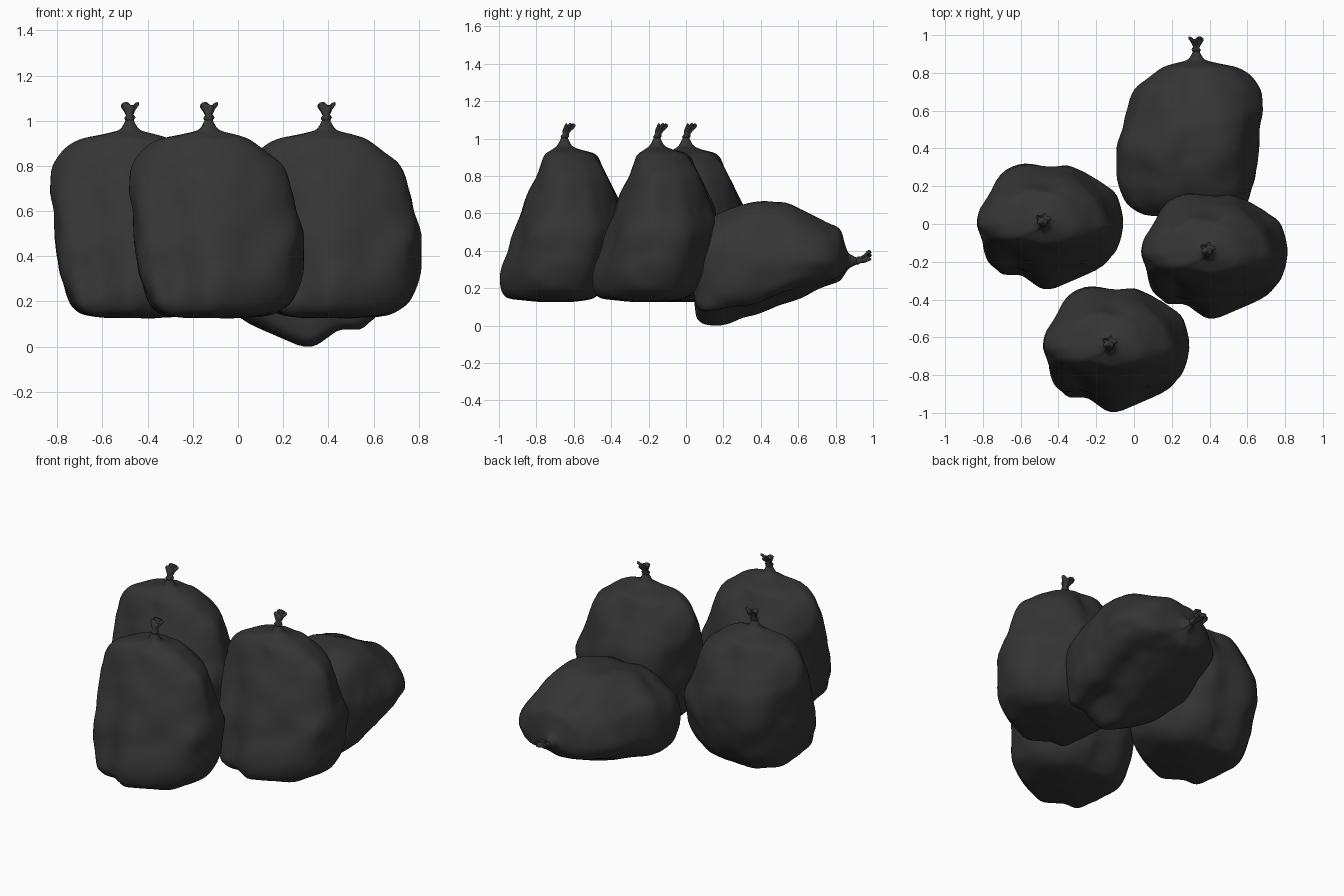
import bpy, bmesh, math
from mathutils import Vector, Matrix, noise

if "Cube" in bpy.data.objects:
    bpy.data.objects.remove(bpy.data.objects["Cube"])

SEG, SUB = 72, 4

# Top outline of one bag, measured from its tie
HULL = [(.43, -.01), (.40, .14), (.33, .22), (.23, .29), (.13, .32), (.03, .305), (-.13, .315),
        (-.25, .24), (-.32, .12), (-.35, .01), (-.34, -.10), (-.32, -.20), (-.26, -.255),
        (-.15, -.26), (-.07, -.30), (.03, -.34), (.18, -.29), (.33, -.22), (.40, -.13)]
# Height, then reach to left, right, front, back
RINGS = [(.127, .10, .12, .14, .04), (.14, .21, .27, .28, .14), (.17, .26, .34, .325, .19),
         (.22, .285, .385, .34, .23), (.30, .305, .42, .33, .27), (.40, .315, .425, .305, .30),
         (.50, .325, .43, .27, .32), (.60, .335, .40, .235, .315), (.70, .35, .37, .20, .28),
         (.80, .335, .325, .16, .235), (.87, .29, .26, .13, .195), (.915, .225, .185, .105, .16),
         (.938, .13, .12, .075, .09), (.958, .05, .05, .045, .045),
         (.985, .027, .027, .027, .027), (1.01, .016, .016, .016, .016)]


def spline(p, i, t, closed):
    n = len(p)
    a, b, c, d = [Vector(p[k % n] if closed else p[min(max(k, 0), n - 1)]) for k in range(i - 1, i + 3)]
    return .5 * (2 * b + (c - a) * t + (2 * a - 5 * b + 4 * c - d) * t * t + (3 * b - a - 3 * c + d) * t ** 3)


def smooth(lo, hi, v):
    t = min(1, max(0, (v - lo) / (hi - lo)))
    return t * t * (3 - 2 * t)


def loft(name, loops):
    bm = bmesh.new()
    rows = [[bm.verts.new(co) for co in loop] for loop in loops]
    n = len(rows[0])
    for lo, hi in zip(rows, rows[1:]):
        for k in range(n):
            bm.faces.new((lo[k], lo[(k + 1) % n], hi[(k + 1) % n], hi[k]))
    for row in (rows[0], rows[-1]):
        mid = bm.verts.new(sum((v.co for v in row), Vector()) / n)
        for k in range(n):
            bm.faces.new((row[k], row[(k + 1) % n], mid))
    bmesh.ops.recalc_face_normals(bm, faces=bm.faces)
    for f in bm.faces:
        f.smooth = True
    me = bpy.data.meshes.new(name)
    bm.to_mesh(me)
    bm.free()
    me.materials.append(plastic)
    return me


plastic = bpy.data.materials.new("dark_plastic")
plastic.diffuse_color = (.035, .035, .035, 1)
plastic.use_nodes = True
plastic.node_tree.nodes["Principled BSDF"].inputs["Base Color"].default_value = plastic.diffuse_color

# Lumpy sack body: the outline grows rounder towards the top
outline = []
for k in range(SEG):
    u = k / SEG * len(HULL)
    p = spline(HULL, int(u), u % 1, True)
    outline.append(Vector((p.x / (.43 if p.x > 0 else .35), p.y / (.32 if p.y > 0 else .34))))
rings = [Vector(q) for q in RINGS]
loops = []
for j in range((len(RINGS) - 1) * SUB + 1):
    i = min(j // SUB, len(RINGS) - 2)
    z, l, r, f, b = spline(rings, i, j / SUB - i, False)
    upper = smooth(.35, .8, z)
    fade = min(1, (l + r) / .5)
    loop = []
    for o in outline:
        x, y = o.lerp(o.normalized(), .25 * upper)
        # the back right and upper front left corners are slack
        corner = max(0, x * y) * 2
        slack = .035 if x > 0 else .06 * upper - .02
        x, y = x * (1 - slack * corner), y * (1 - slack * corner)
        v = Vector((x * (r if x > 0 else l), y * (b if y > 0 else f), z))
        lump = .02 * noise.noise(v * 5.5 + Vector((3, 7, 1))) + .005 * noise.noise(v * 13)
        drop = .014 * noise.noise(Vector((v.x, v.y, 2)) * 7)
        v += Vector((x, y, 0)) * lump * fade
        v.z += drop * fade * (1 - smooth(.13, .4, z) + .8 * smooth(.7, .9, z))
        loop.append(v)
    loops.append(loop)
sack = loft("sack", loops)

# Crumpled tail above the tie, leaning backwards
tail = []
for z, rx, ry, cy, ruffle in [(1.0, .018, .016, 0, 0), (1.012, .024, .022, .002, .1),
                              (1.025, .016, .016, .006, .1), (1.045, .024, .020, .012, .2),
                              (1.062, .034, .024, .022, .3), (1.074, .032, .024, .030, .3),
                              (1.066, .018, .014, .03, .2)]:
    loop = []
    for k in range(24):
        a = math.tau * k / 24
        s = 1 + ruffle * math.sin(5 * a + 1)
        loop.append(Vector((rx * s * math.cos(a), cy + ry * s * math.sin(a),
                            z + .03 * ruffle * math.cos(3 * a))))
    tail.append(loop)
tail = loft("tied_tail", tail)

# Three standing bags and one lying on its front
lying = Matrix(((-1, 0, 0, .33), (0, 0, 1, -.09), (0, 1, 0, .345), (0, 0, 0, 1)))
places = {"left_bag": Matrix.Translation((-.48, 0, 0)),
          "front_bag": Matrix.Translation((-.13, -.65, 0)),
          "right_bag": Matrix.Translation((.39, -.155, 0)),
          "lying_bag": lying}
for name, m in places.items():
    for part, me in (("sack", sack), ("tail", tail)):
        ob = bpy.data.objects.new(f"{name}_{part}", me)
        bpy.context.collection.objects.link(ob)
        ob.matrix_world = m
